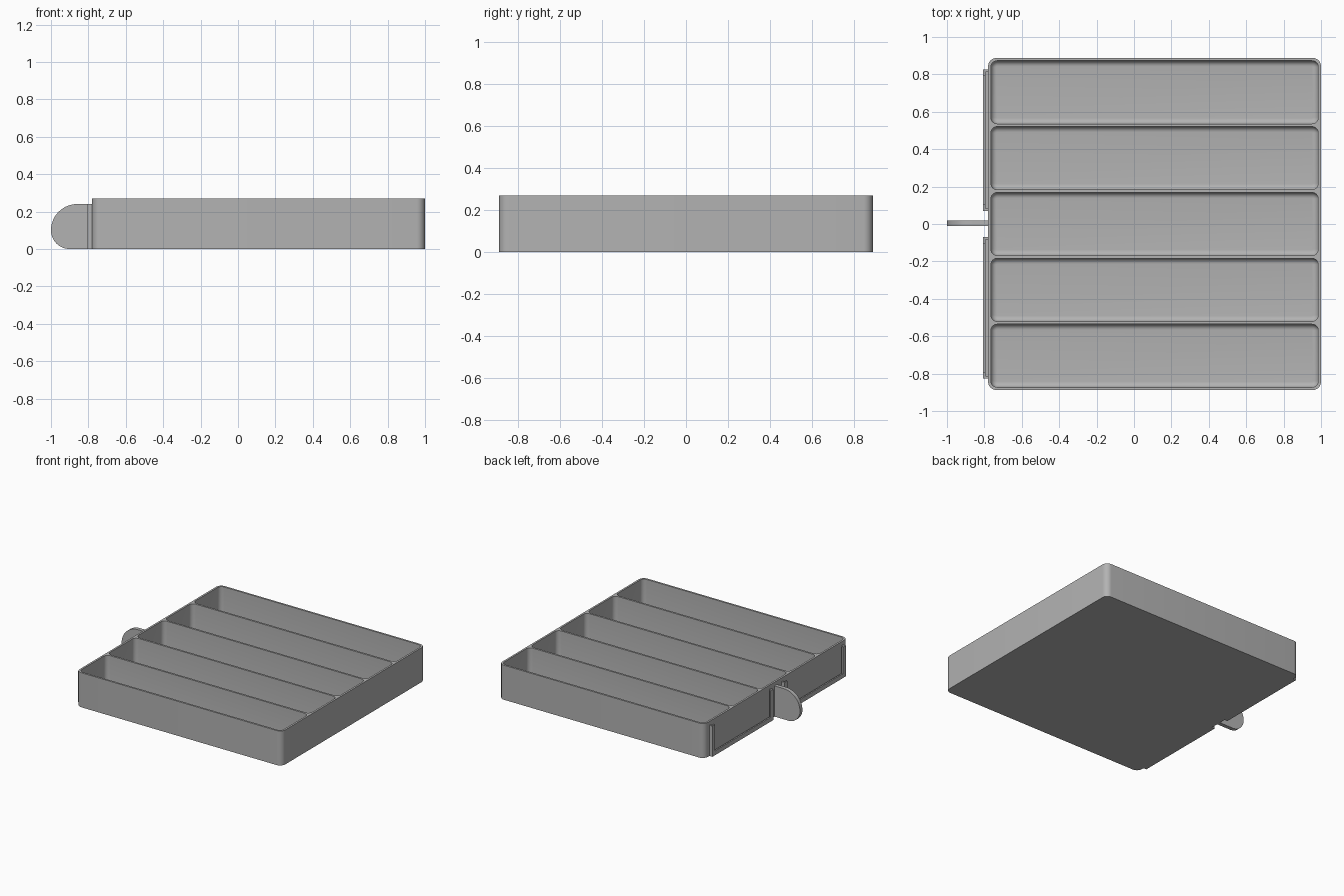
import bpy, bmesh
from math import sin, cos, pi

cube = bpy.data.objects.get("Cube")
if cube:
    bpy.data.objects.remove(cube, do_unlink=True)

grey = bpy.data.materials.new("plain grey")
grey.use_nodes = True
GREY = (0.45, 0.45, 0.45, 1)
grey.diffuse_color = GREY
grey.node_tree.nodes["Principled BSDF"].inputs["Base Color"].default_value = GREY

# Main sizes
X0, X1, Y1, H = -0.78, 1.0, 0.888, 0.27
WALL, FLOOR, FILLET, BAYS = 0.015, 0.015, 0.03, 5


def finish(bm, name, smooth=True):
    bmesh.ops.recalc_face_normals(bm, faces=bm.faces)
    mesh = bpy.data.meshes.new(name)
    bm.to_mesh(mesh)
    bm.free()
    mesh.materials.append(grey)
    obj = bpy.data.objects.new(name, mesh)
    bpy.context.collection.objects.link(obj)
    if smooth:
        bpy.ops.object.select_all(action='DESELECT')
        obj.select_set(True)
        bpy.context.view_layer.objects.active = obj
        bpy.ops.object.shade_smooth_by_angle(angle=pi / 6)
    return obj


def arc(cx, cy, r, start, steps):
    """Quarter circle, counter-clockwise from the start angle."""
    angles = [start + pi / 2 * i / steps for i in range(steps + 1)]
    return [(cx + r * cos(a), cy + r * sin(a)) for a in angles]


def rounded_loop(bm, x0, x1, y0, y1, r, z, steps=8):
    centres = [(x1 - r, y1 - r), (x0 + r, y1 - r), (x0 + r, y0 + r), (x1 - r, y0 + r)]
    points = []
    for i, (cx, cy) in enumerate(centres):
        points += arc(cx, cy, r, i * pi / 2, steps)
    return [bm.verts.new((x, y, z)) for x, y in points]


def bridge(bm, a, b):
    for i in range(len(a)):
        j = (i + 1) % len(a)
        bm.faces.new((a[i], a[j], b[j], b[i]))


# Tray: outer shell, then one filleted hollow for each compartment
bm = bmesh.new()
bottom = rounded_loop(bm, X0, X1, -Y1, Y1, 0.045, 0)
top = rounded_loop(bm, X0, X1, -Y1, Y1, 0.045, H)
bm.faces.new(bottom)
bridge(bm, bottom, top)
rims = [top]
pitch = (2 * Y1 - WALL) / BAYS
for n in range(BAYS):
    y0 = -Y1 + WALL + n * pitch
    y1 = y0 + pitch - WALL
    levels = [(0, H)]
    for i in range(7):
        a = pi / 2 * i / 6
        levels.append((FILLET * (1 - cos(a)), FLOOR + FILLET * (1 - sin(a))))
    loops = [rounded_loop(bm, X0 + WALL + d, X1 - WALL - d, y0 + d, y1 - d,
                          0.034 - d, z) for d, z in levels]
    for a, b in zip(loops, loops[1:]):
        bridge(bm, a, b)
    bm.faces.new(loops[-1])
    rims.append(loops[0])

# Flat rim joining the shell to the hollows
edges = [bm.edges.get((r[i], r[i - 1])) for r in rims for i in range(len(r))]
bmesh.ops.triangle_fill(bm, use_beauty=True, edges=edges, normal=(0, 0, 1))
finish(bm, "tray")

# Pull tab: upright plate with a rounded outer end
bm = bmesh.new()
outline = [(X0 + 0.005, 0.24)] + arc(-0.86, 0.10, 0.14, pi / 2, 14)
outline += arc(-0.90, 0.10, 0.10, pi, 14)[1:] + [(X0 + 0.005, 0)]
face = bm.faces.new([bm.verts.new((x, -0.012, z)) for x, z in outline])
grown = bmesh.ops.extrude_face_region(bm, geom=[face])["geom"]
bmesh.ops.translate(bm, vec=(0, 0.03, 0),
                    verts=[v for v in grown if isinstance(v, bmesh.types.BMVert)])
if face.is_valid and len(bm.faces) < len(outline) + 2:
    bm.faces.new(list(face.verts))
finish(bm, "pull_tab")


def frame_profile(bm, inset, x):
    """U-shaped outline with an open top, at depth x."""
    lo, hi, top_z = 0.07, 0.825, 0.24
    yz = [(lo, top_z), (lo, 0), (hi, 0), (hi, top_z), (hi - inset, top_z),
          (hi - inset, inset), (lo + inset, inset), (lo + inset, top_z)]
    return [bm.verts.new((x, y, z)) for y, z in yz]


# Label holders: a thin U-shaped wall with a wider U-shaped lip in front
for side, name in ((1, "back_label_holder"), (-1, "front_label_holder")):
    bm = bmesh.new()
    for inset, xa, xb in ((0.012, X0 + 0.005, -0.795), (0.034, -0.795, -0.806)):
        a = frame_profile(bm, inset, xa)
        b = frame_profile(bm, inset, xb)
        bridge(bm, a, b)
        for loop in (a, b):
            for k in ((0, 1, 6, 7), (1, 2, 5, 6), (2, 3, 4, 5)):
                bm.faces.new([loop[i] for i in k])
    bmesh.ops.scale(bm, vec=(1, side, 1), verts=bm.verts)
    finish(bm, name, smooth=False)
